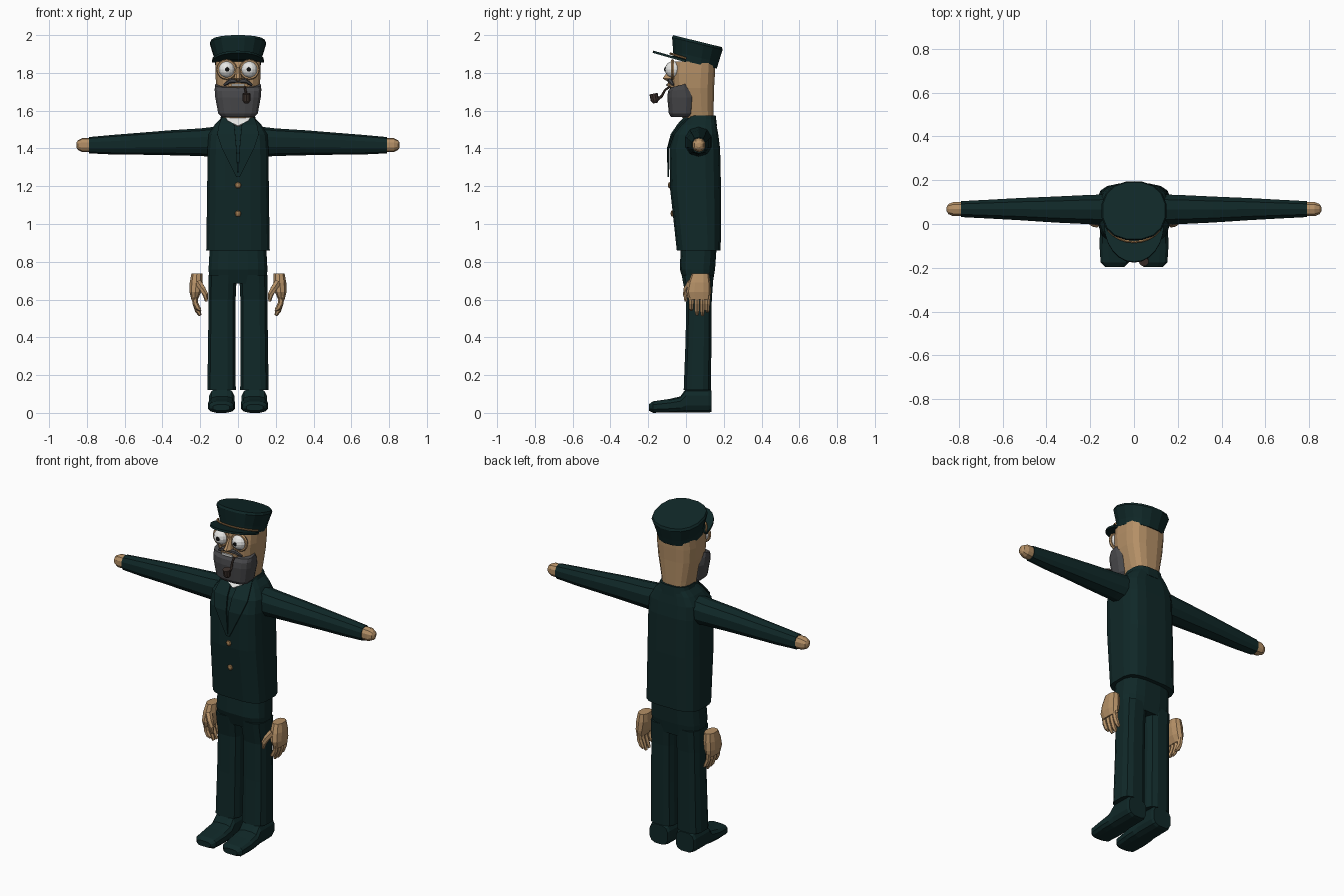
import bpy, bmesh, math
from mathutils import Vector

if "Cube" in bpy.data.objects:
    bpy.data.objects.remove(bpy.data.objects["Cube"])


def material(name, r, g, b):
    m = bpy.data.materials.new(name)
    m.diffuse_color = (r, g, b, 1)
    m.use_nodes = True
    m.node_tree.nodes["Principled BSDF"].inputs["Base Color"].default_value = m.diffuse_color
    return m


CLOTH = material("dark green cloth", .005, .021, .021)
SKIN = material("tan skin", .46, .28, .135)
GREY = material("grey beard", .065, .065, .07)
WHITE = material("white", .8, .8, .78)
BLACK = material("black", .005, .005, .005)
GOLD = material("dull gold", .36, .2, .08)
BROWN = material("pipe brown", .045, .03, .025)


def finish(name, bm, mat):
    bmesh.ops.recalc_face_normals(bm, faces=bm.faces)
    me = bpy.data.meshes.new(name)
    bm.to_mesh(me)
    bm.free()
    me.materials.append(mat)
    ob = bpy.data.objects.new(name, me)
    bpy.context.collection.objects.link(ob)
    return ob


def loft(name, rings, mat, side=1):
    """Skin a list of point rings and cap both ends; side=-1 mirrors in x."""
    bm = bmesh.new()
    rows = [[bm.verts.new((p[0] * side, p[1], p[2])) for p in r] for r in rings]
    n = len(rows[0])
    for a, b in zip(rows, rows[1:]):
        for i in range(n):
            bm.faces.new((a[i], a[(i + 1) % n], b[(i + 1) % n], b[i]))
    bm.faces.new(rows[0])
    bm.faces.new(rows[-1])
    return finish(name, bm, mat)


def oval(n, p):
    """Unit superellipse points; higher p is boxier."""
    out = []
    for i in range(n):
        t = math.tau * (i + .5) / n
        c, s = math.cos(t), math.sin(t)
        out.append((math.copysign(abs(c) ** (2 / p), c), math.copysign(abs(s) ** (2 / p), s)))
    return out


def flat(z, y0, y1, rx, cx=0, slope=0, n=16, p=3):
    """Horizontal ring from y0 to y1, optionally tilted front to back."""
    cy, ry = (y0 + y1) / 2, (y1 - y0) / 2
    return [(cx + u * rx, cy + v * ry, z + slope * v * ry) for u, v in oval(n, p)]


def across(x, cy, cz, ry, rz, n=10, p=2.3):
    return [(x, cy + u * ry, cz + v * rz) for u, v in oval(n, p)]


def along(y, z0, z1, rx, cx, n=12, p=3):
    return [(cx + u * rx, y, (z0 + z1) / 2 + v * (z1 - z0) / 2) for u, v in oval(n, p)]


def tube(name, pts, radii, mat, side=1, n=6):
    pts = [Vector(p) for p in pts]
    rings = []
    for i, p in enumerate(pts):
        d = pts[min(i + 1, len(pts) - 1)] - pts[max(i - 1, 0)]
        q = d.to_track_quat('Z', 'Y')
        rings.append([p + q @ Vector((u * radii[i], v * radii[i], 0)) for u, v in oval(n, 2)])
    return loft(name, rings, mat, side)


def strip(name, pairs, mat, thick):
    """Thin plate running between pairs of points."""
    bm = bmesh.new()
    rows = [[bm.verts.new(p) for p in pr] for pr in pairs]
    for a, b in zip(rows, rows[1:]):
        bm.faces.new((a[0], a[1], b[1], b[0]))
    ob = finish(name, bm, mat)
    mod = ob.modifiers.new("thickness", 'SOLIDIFY')
    mod.thickness, mod.offset = thick, 0
    return ob


def ball(name, loc, r, mat, scale=(1, 1, 1), seg=16):
    bm = bmesh.new()
    bmesh.ops.create_uvsphere(bm, u_segments=seg, v_segments=seg // 2, radius=r)
    bmesh.ops.scale(bm, vec=scale, verts=bm.verts)
    bmesh.ops.translate(bm, vec=loc, verts=bm.verts)
    return finish(name, bm, mat)


# Jacket body: z, front y, back y, half width
JACKET = [(.86, -.05, .185, .17), (1.18, -.085, .187, .165), (1.4, -.09, .182, .163),
          (1.475, -.07, .172, .157), (1.525, -.035, .162, .125), (1.56, -.01, .155, .09)]
loft("jacket", [flat(z, a, b, r, p=3.6) for z, a, b, r in JACKET], CLOTH)
loft("jacket_collar", [flat(1.52, -.015, .165, .105), flat(1.575, .0, .158, .09)], CLOTH)


def chest(x, z, gap):
    """Point just in front of the jacket surface."""
    for lo, hi in zip(JACKET, JACKET[1:]):
        if lo[0] <= z <= hi[0]:
            t = (z - lo[0]) / (hi[0] - lo[0])
            _, a, b, r = [l + t * (h - l) for l, h in zip(lo, hi)]
            k = max(0, 1 - min(1, abs(x) / r) ** 3.6) ** (1 / 3.6)
            return (x, (a + b) / 2 - k * (b - a) / 2 - gap, z)


# Shirt front, lapels and buttons
strip("shirt_front", [(chest(-w, z, .008), chest(w, z, .008))
                      for z, w in ((1.56, .065), (1.545, .055), (1.52, .004))], WHITE, .008)
for s in (-1, 1):
    rows = ((1.56, .06, .085), (1.525, .02, .1), (1.475, .015, .11), (1.4, .008, .085), (1.25, 0, .01))
    strip("lapel", [(chest(s * a, z, .007), chest(s * b, z, .007)) for z, a, b in rows], CLOTH, .008)
for z in (1.055, 1.205):
    ball("button", chest(0, z, .002), .017, GOLD, (1, .5, 1), 8)

# Trousers seat
loft("trouser_seat", [flat(.9, -.028, .165, .15), flat(.76, -.034, .155, .158),
                      flat(.685, -.01, .142, .152)], CLOTH)

for s in (-1, 1):
    # Sleeve and arm end
    loft("sleeve", [across(.12, .066, 1.435, .072, .08), across(.2, .066, 1.433, .07, .073),
                    across(.36, .066, 1.43, .062, .066), across(.52, .068, 1.425, .053, .058),
                    across(.66, .068, 1.42, .045, .052), across(.79, .068, 1.417, .038, .043)], CLOTH, s)
    loft("arm_end", [across(.77, .068, 1.418, .034, .038), across(.825, .068, 1.418, .034, .037),
                     across(.848, .068, 1.418, .024, .025), across(.856, .068, 1.418, .01, .012)], SKIN, s)
    # Trouser leg and shoe
    loft("trouser_leg", [flat(.73, -.025, .148, .076, .081, n=12), flat(.6, 0, .138, .073, .084, n=12),
                         flat(.38, -.004, .136, .074, .086, n=12),
                         flat(.12, -.014, .134, .077, .087, n=12)], CLOTH, s)
    loft("shoe", [along(-.197, .012, .045, .045, .088), along(-.175, 0, .062, .066, .088),
                  along(-.09, 0, .074, .073, .087), along(-.03, 0, .088, .07, .086),
                  along(0, 0, .13, .068, .086), along(.12, 0, .13, .066, .086),
                  along(.135, .005, .12, .06, .086)], CLOTH, s)
    # Loose hand with fingers and thumb
    loft("palm", [flat(.737, .03, .122, .03, .218, n=10, p=2.4), flat(.69, .012, .13, .036, .221, n=10, p=2.4),
                  flat(.64, .002, .132, .032, .226, n=10, p=2.4),
                  flat(.6, .014, .128, .018, .23, n=10, p=2.4)], SKIN, s)
    for y, end in ((.028, .545), (.058, .518), (.087, .515), (.113, .535)):
        tube("finger", [(.23, y, .62), (.226, y, .58), (.213, y, (end + .58) / 2 - .008), (.2, y, end)],
             [.016, .015, .014, .008], SKIN, s)
    tube("thumb", [(.21, .025, .69), (.187, .005, .655), (.172, -.002, .625), (.168, .0, .59)],
         [.02, .018, .015, .008], SKIN, s)

# Head and beard
loft("head", [flat(1.54, .0, .145, .078), flat(1.6, -.05, .147, .092), flat(1.72, -.07, .15, .116),
              flat(1.8, -.075, .155, .122), flat(1.86, -.065, .157, .122)], SKIN)
loft("beard", [flat(1.566, -.08, .03, .088), flat(1.585, -.092, .045, .106), flat(1.67, -.1, .055, .122),
               flat(1.71, -.096, .04, .125, slope=.1), flat(1.735, -.082, .02, .123, slope=.25)], GREY)
tube("moustache", [(-.075, -.068, 1.735), (-.04, -.084, 1.757), (0, -.088, 1.76), (.04, -.084, 1.757),
                   (.075, -.068, 1.735)], [.006, .013, .013, .013, .006], GREY)
tube("lips", [(-.05, -.075, 1.735), (0, -.082, 1.738), (.05, -.075, 1.735)], [.012, .018, .012], SKIN)
strip("teeth", [((-.035, -.102, 1.73), (-.035, -.102, 1.742)), ((.035, -.102, 1.73), (.035, -.102, 1.742))],
      WHITE, .008)

# Nose and eyes
loft("nose", [flat(1.758, -.105, -.05, .018, n=8, p=2), flat(1.77, -.127, -.05, .024, n=8, p=2),
              flat(1.79, -.112, -.05, .018, n=8, p=2), flat(1.83, -.085, -.05, .012, n=8, p=2)], SKIN)
for s in (-1, 1):
    ball("eyeball", (s * .06, -.068, 1.818), .044, WHITE)
    ball("pupil", (s * .057, -.11, 1.818), .012, BLACK, (1, .5, 1), 10)
    bpy.ops.mesh.primitive_torus_add(location=(s * .06, -.072, 1.818), rotation=(math.pi / 2, 0, 0),
                                     major_segments=16, minor_segments=6, major_radius=.046, minor_radius=.009)
    bpy.context.object.name = "eyelid"
    bpy.context.object.data.materials.append(SKIN)

# Tobacco pipe
tube("pipe_stem", [(.035, -.085, 1.727), (.04, -.11, 1.71), (.045, -.13, 1.675), (.045, -.16, 1.655)],
     [.006, .006, .007, .01], BROWN)
tube("pipe_bowl", [(.045, -.162, 1.64), (.045, -.165, 1.655), (.045, -.172, 1.69)],
     [.012, .022, .022], BROWN, n=10)

# Tilted cap: crown, brim and braid
loft("cap_crown", [flat(1.85, -.068, .165, .123, slope=-.235, p=2.3), flat(1.885, -.07, .175, .128, slope=-.235, p=2.3),
                   flat(1.955, -.076, .196, .15, slope=-.245, p=2.3),
                   flat(1.968, -.07, .192, .144, slope=-.245, p=2.3)], CLOTH)
brim, braid = [], []
for i in range(13):
    t = math.pi * (1 + i / 12)
    c, s = math.cos(t), math.sin(t)
    brim.append(((.11 * c, .05 * s, 1.862 - .015 * s), (.137 * c, .175 * s, 1.862 - .05 * s)))
    if 1 <= i <= 11:
        braid.append((.136 * c, .03 + .112 * s, 1.868 - .034 * s))
strip("cap_brim", brim, CLOTH, .012)
tube("cap_braid", braid, [.006] * len(braid), GOLD)
